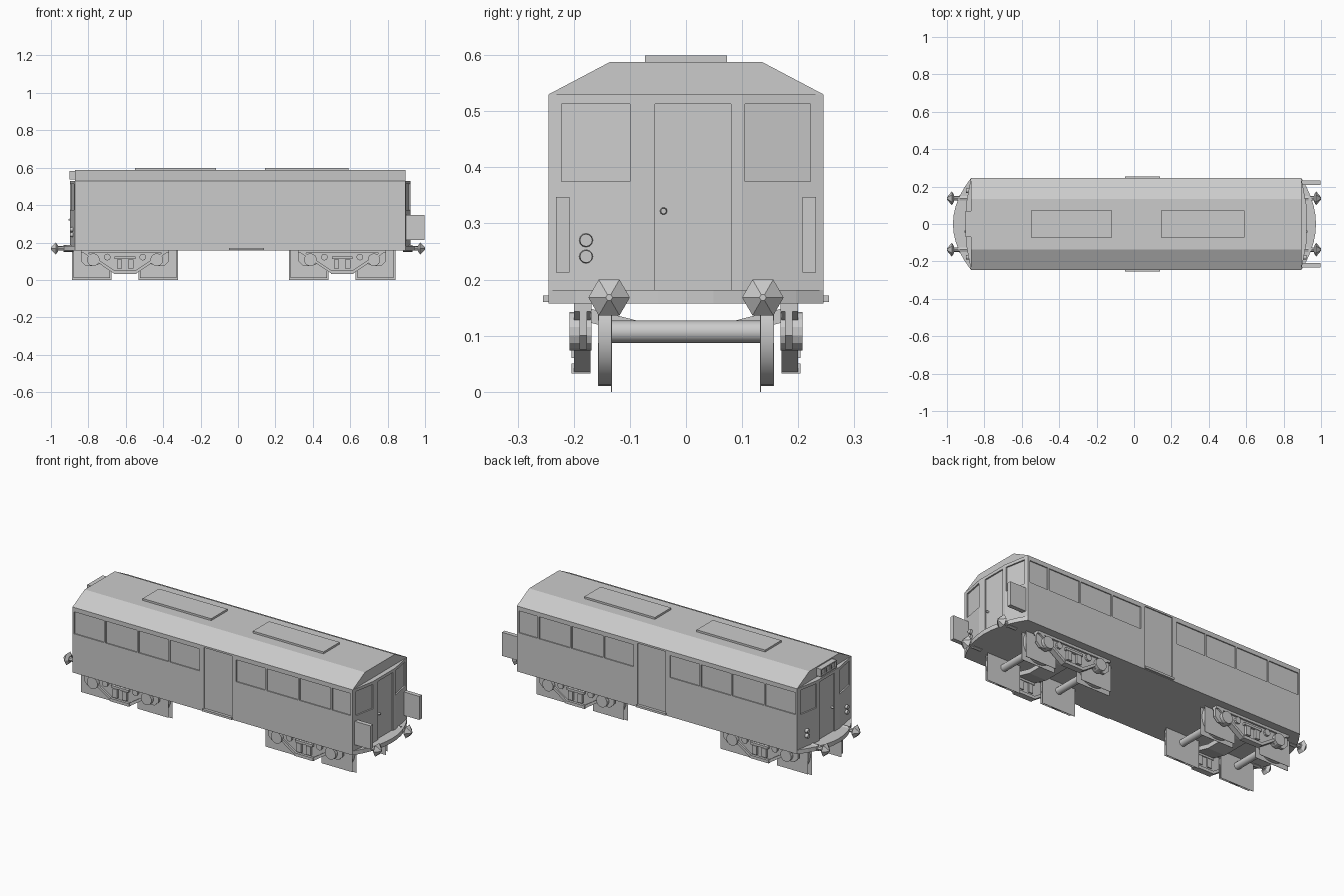
import bpy, bmesh, math
from mathutils import Matrix, Vector

if "Cube" in bpy.data.objects:
    bpy.data.objects.remove(bpy.data.objects["Cube"])


def finish(bm, name):
    bmesh.ops.recalc_face_normals(bm, faces=bm.faces)
    me = bpy.data.meshes.new(name)
    bm.to_mesh(me)
    bm.free()
    ob = bpy.data.objects.new(name, me)
    bpy.context.collection.objects.link(ob)
    return ob


def add_prism(bm, pts, a, b, axis='z'):
    """Extrude a 2D profile from a to b along an axis."""
    def place(p, t):
        return {'x': (t, p[0], p[1]), 'y': (p[0], t, p[1]), 'z': (p[0], p[1], t)}[axis]
    lo = [bm.verts.new(place(p, a)) for p in pts]
    hi = [bm.verts.new(place(p, b)) for p in pts]
    bm.faces.new(lo)
    bm.faces.new(hi)
    for i in range(len(pts)):
        j = (i + 1) % len(pts)
        bm.faces.new((lo[i], lo[j], hi[j], hi[i]))


def add_box(bm, x0, x1, y0, y1, z0, z1):
    add_prism(bm, [(x0, y0), (x1, y0), (x1, y1), (x0, y1)], z0, z1)


def add_cyl(bm, c, r1, r2, length, axis, n=16, caps=True):
    rot = Vector((0, 0, 1)).rotation_difference(Vector(axis)).to_matrix().to_4x4()
    bmesh.ops.create_cone(bm, cap_ends=caps, segments=n, radius1=r1, radius2=r2,
                          depth=length, matrix=Matrix.Translation(c) @ rot)


def smooth(ob, deg=40):
    bpy.ops.object.select_all(action='DESELECT')
    ob.select_set(True)
    bpy.context.view_layer.objects.active = ob
    bpy.ops.object.shade_smooth_by_angle(angle=math.radians(deg))


W = 0.245
BASE = {1: 0.895, -1: -0.872}      # corner x of each end


def end_x(s, y):
    """x of the bowed end wall at y."""
    return BASE[s] + s * 0.027 * min(1, (W - abs(y)) / 0.145)


# body shell: plan outline with three-facet ends
bm = bmesh.new()
ys = [-W, -0.1, 0.1, W]
add_prism(bm, [(end_x(1, y), y) for y in ys] + [(end_x(-1, y), y) for y in ys[::-1]], 0.157, 0.53)
body = finish(bm, "car_body")

# recess cutters for windows and doors
bm = bmesh.new()
spans = [(-.862, -.673), (-.663, -.465), (-.455, -.267), (-.257, -.07),
         (.16, .342), (.353, .55), (.56, .754), (.765, .882)]
for s in (-1, 1):
    for a, b in spans:
        add_box(bm, a, b, *sorted((s * (W - 0.006), s * (W + 0.03))), 0.38, 0.505)
    add_box(bm, -0.043, 0.134, *sorted((s * (W - 0.006), s * (W + 0.03))), 0.172, 0.52)
    for a, b, z in [(-.222, -.1, .375), (.105, .222, .375), (-.055, .08, .18)]:
        add_prism(bm, [(end_x(s, a) + s * .03, a), (end_x(s, b) + s * .03, b),
                       (end_x(s, b) - s * .008, b), (end_x(s, a) - s * .008, a)], z, 0.513)
cutter = finish(bm, "recess_cutter")
cutter.hide_render = True
mod = body.modifiers.new("recesses", 'BOOLEAN')
mod.operation = 'DIFFERENCE'
mod.solver = 'EXACT'
mod.object = cutter
bpy.context.view_layer.objects.active = body
bpy.ops.object.modifier_apply(modifier=mod.name)
bpy.data.objects.remove(cutter)

# faceted roof
bm = bmesh.new()
add_prism(bm, [(-W, .53), (W, .53), (.135, .588), (-.135, .588)], BASE[-1], BASE[1], 'x')
finish(bm, "roof")

# raised roof panels
bm = bmesh.new()
for a, b in [(-.55, -.118), (.145, .59)]:
    add_box(bm, a, b, -.073, .073, .585, .599)
finish(bm, "roof_panels")

# door steps on both sides
bm = bmesh.new()
for s in (-1, 1):
    add_box(bm, -.048, .138, *sorted((s * .24, s * .255)), .16, .172)
finish(bm, "door_steps")

# bowed footplates at both ends
bm = bmesh.new()
for s, tip in ((1, .973), (-1, -.968)):
    pts = []
    for i in range(11):
        y = -W + 2 * W * i / 10
        pts.append((BASE[s] + (tip - BASE[s]) * (1 - (y / W) ** 2), y))
    add_prism(bm, pts, .157, .181)
finish(bm, "end_footplates")

# sign box with recessed frame on the rear roof end
bm = bmesh.new()
x = BASE[-1]
add_box(bm, x - .022, x + .02, -.07, .07, .538, .582)
for z0, z1 in ((.538, .545), (.575, .582)):
    add_box(bm, x - .03, x - .02, -.07, .07, z0, z1)
for y in (-.07, -.025, .018, .063):
    add_box(bm, x - .03, x - .02, y, y + .007, .538, .582)
finish(bm, "roof_sign_box")

# gangway side plates at one end
bm = bmesh.new()
for s in (-1, 1):
    add_box(bm, .885, .998, *sorted((s * .208, s * .232)), .213, .347)
finish(bm, "gangway_plates")

# lamps and door knobs
bm = bmesh.new()
for s, sides in ((1, (-1,)), (-1, (-1, 1))):
    for k in sides:
        for z in (.27, .241):
            add_cyl(bm, (end_x(s, .178) + s * .003, k * .178, z), .013, .011, .024, (s, 0, 0), 12)
    add_cyl(bm, (end_x(s, 0) - s * .003, -.04, .322), .007, .005, .018, (s, 0, 0), 10)
smooth(finish(bm, "end_lamps_and_knobs"))

# buffers: shaft, collar and six-sided head
bm = bmesh.new()
for s in (-1, 1):
    for y in (-.137, .137):
        add_cyl(bm, (s * .93, y, .168), .012, .012, .09, (s, 0, 0), 8)
        add_cyl(bm, (s * .907, y, .168), .018, .018, .05, (s, 0, 0), 8)
        add_cyl(bm, (s * .968, y, .168), .018, .037, .012, (s, 0, 0), 6)
        add_cyl(bm, (s * .987, y, .168), .037, .006, .026, (s, 0, 0), 6)
smooth(finish(bm, "buffers"), 30)

# bogies
half = [(.06, .035), (.13, .088), (.165, .075), (.21, .075), (.235, .1), (.235, .157)]
frame = half + [(-a, z) for a, z in half[::-1]]
for name, cx in (("rear", -.604), ("front", .557)):
    # wheelsets: square flange plates, treads and axles
    bm = bmesh.new()
    for dx in (-.178, .178):
        x = cx + dx
        add_cyl(bm, (x, 0, .107), .02, .02, .3, (0, 1, 0), 12)
        for s in (-1, 1):
            add_box(bm, x - .106, x + .106, *sorted((s * .132, s * .134)), 0, .2)
            add_box(bm, x - .097, x + .097, *sorted((s * .155, s * .157)), .01, .19)
            add_cyl(bm, (x, s * .145, .107), .097, .097, .022, (0, 1, 0), 24, False)
    smooth(finish(bm, name + "_wheelsets"))

    # side frames with axle boxes, rims and spring nest
    bm = bmesh.new()
    for s in (-1, 1):
        def yr(a, b):
            return sorted((s * a, s * b))
        add_prism(bm, [(cx + p, z) for p, z in frame], *yr(.176, .19), axis='y')
        add_box(bm, cx - .235, cx + .235, *yr(.168, .2), .143, .158)
        for k in (-1, 1):
            add_cyl(bm, (cx + k * .17, s * .188, .108), .034, .034, .04, (0, 1, 0), 14)
            add_cyl(bm, (cx + k * .095, s * .19, .122), .018, .018, .024, (0, 1, 0), 10)
            add_box(bm, cx + k * .03 - .014, cx + k * .03 + .014, *yr(.17, .204), .06, .11)
            add_prism(bm, [(cx + k * .06, .035), (cx + k * .22, .143),
                           (cx + k * .195, .143), (cx + k * .05, .047)], *yr(.17, .2), axis='y')
        add_box(bm, cx - .06, cx + .06, *yr(.17, .204), .033, .05)
        add_box(bm, cx - .055, cx + .055, *yr(.17, .204), .112, .125)
    finish(bm, name + "_bogie_frames")

    # dropped bolster
    bm = bmesh.new()
    add_prism(bm, [(-.178, .15), (-.08, .125), (.08, .125), (.178, .15),
                   (.178, .125), (.08, .1), (-.08, .1), (-.178, .125)],
              cx - .055, cx + .055, 'x')
    finish(bm, name + "_bolster")
